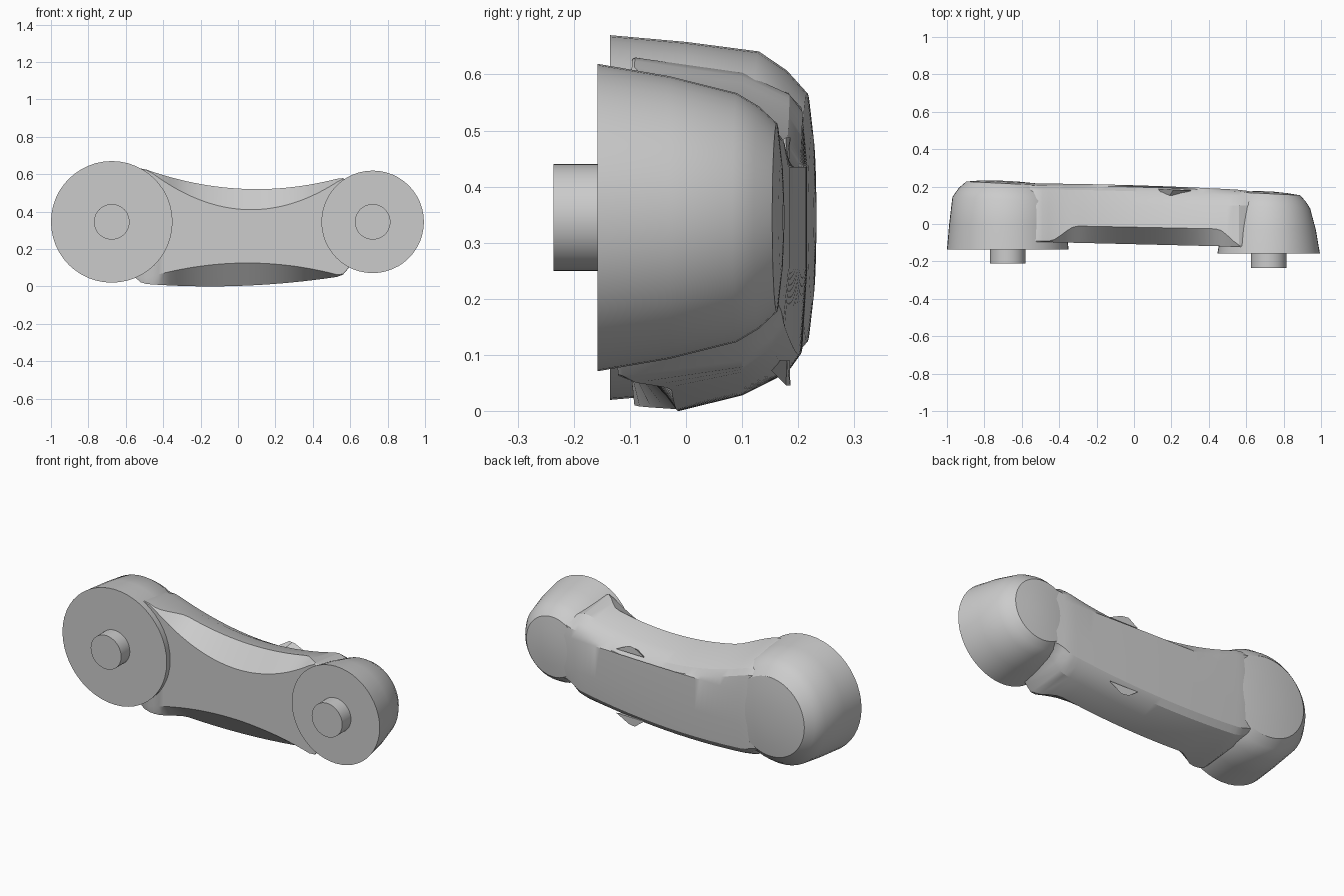
import bpy, bmesh, math

if "Cube" in bpy.data.objects:
    bpy.data.objects.remove(bpy.data.objects["Cube"])

grey = bpy.data.materials.new("plain_grey")
grey.use_nodes = True
grey.diffuse_color = (0.6, 0.6, 0.6, 1)
grey.node_tree.nodes["Principled BSDF"].inputs["Base Color"].default_value = (0.6, 0.6, 0.6, 1)
MID = 0.345


def loft(name, rings, angle=30):
    """Skin a list of closed rings and cap both ends."""
    bm = bmesh.new()
    rows = [[bm.verts.new(p) for p in ring] for ring in rings]
    n = len(rows[0])
    for a, b in zip(rows, rows[1:]):
        for i in range(n):
            bm.faces.new((a[i], a[(i + 1) % n], b[(i + 1) % n], b[i]))
    bm.faces.new(rows[0])
    bm.faces.new(rows[-1])
    bmesh.ops.recalc_face_normals(bm, faces=bm.faces)
    mesh = bpy.data.meshes.new(name)
    bm.to_mesh(mesh)
    bm.free()
    obj = bpy.data.objects.new(name, mesh)
    bpy.context.collection.objects.link(obj)
    mesh.materials.append(grey)
    bpy.ops.object.select_all(action="DESELECT")
    obj.select_set(True)
    bpy.context.view_layer.objects.active = obj
    bpy.ops.object.shade_smooth_by_angle(angle=math.radians(angle))
    return obj


def disc_stack(name, cx, profile, tilt=0.0, sides=48):
    """Round part along y from (y, radius) pairs; the tilt grows to the back."""
    rings = []
    for y, r in profile:
        k = tilt * max(0, min(1, y / 0.14))
        ring = []
        for i in range(sides):
            a = math.tau * i / sides
            dx = r * math.cos(a)
            ring.append((cx + dx, y + k * dx, MID + r * math.sin(a)))
        rings.append(ring)
    return loft(name, rings)


# Tapered round ends with gently domed backs
large = [(-0.135, 0.325), (0, 0.313), (0.13, 0.296), (0.18, 0.262),
         (0.216, 0.222), (0.225, 0.15), (0.23, 0.05)]
small = [(-0.158, 0.274), (-0.03, 0.252), (0.09, 0.222), (0.13, 0.198),
         (0.162, 0.168), (0.17, 0.1), (0.174, 0.03)]
disc_stack("large_end", -0.675, large, -0.05)
disc_stack("small_end", 0.72, small, -0.05)

# Pins on the front
disc_stack("large_end_pin", -0.675, [(-0.212, 0.095), (-0.12, 0.095)])
disc_stack("small_end_pin", 0.72, [(-0.236, 0.095), (-0.14, 0.095)])


def smooth(a, b, x):
    t = max(0, min(1, (x - a) / (b - a)))
    return t * t * (3 - 2 * t)


def section(x):
    """Beam cross-section: front plate, scooped flanks, rounded back."""
    crest_top = 0.52 + 0.3 * (x - 0.1) ** 2
    crest_low = 0.11 * (x + 0.15) ** 2
    plate_top = min(0.41 + 0.7 * (x - 0.07) ** 2, crest_top - 0.003)
    plate_low = max(0.125 - 0.27 * (x - 0.05) ** 2, crest_low + 0.003)
    plate_y = -0.108 - 0.024 * x
    flare = max(1 - smooth(-0.46, -0.3, x), smooth(0.44, 0.58, x))
    crest_y = (-0.017 - 0.02 * x) * (1 - flare) + (plate_y + 0.005) * flare
    back = 0.21 - 0.03 * x - 0.022 * x * x
    half_top, half_low = crest_top - MID, MID - crest_low
    upper = [(plate_y, plate_top - MID), (crest_y, half_top),
             (0.1, half_top - 0.028), (back - 0.035, half_top - 0.068),
             (back - 0.012, half_top - 0.1), (back - 0.003, 0.09)]
    lower = [(back - 0.003, -0.09), (back - 0.012, 0.1 - half_low),
             (back - 0.035, 0.068 - half_low), (0.1, 0.028 - half_low),
             (crest_y, -half_low), (plate_y, plate_low - MID)]
    # Sink the beam into the round ends
    sink = max(1 - smooth(-0.68, -0.5, x), smooth(0.54, 0.72, x))
    cx, r = (-0.675, 0.21) if x < 0 else (0.72, 0.16)
    limit = math.sqrt(max(r * r - (x - cx) ** 2, 0.01))
    ring = []
    for y, z in upper + lower:
        inside = max(-limit, min(limit, z))
        ring.append((x, y - 0.012 * sink * (y > 0.1), MID + z + (inside - z) * sink))
    return ring


steps = 44
loft("beam", [section(-0.68 + 1.4 * i / steps) for i in range(steps + 1)], 26)


# Small pointed fins on the upper and lower back shoulders
def fin(name, z_root, z_tip):
    root = [(0.13, 0.185, z_root), (0.18, 0.135, z_root), (0.31, 0.18, z_root)]
    tip = [(0.19 + 0.02 * i, 0.186 - 0.004 * i, z_tip) for i in range(3)]
    loft(name, [root, tip], 5)


fin("upper_fin", 0.45, 0.488)
fin("lower_fin", 0.09, 0.046)
